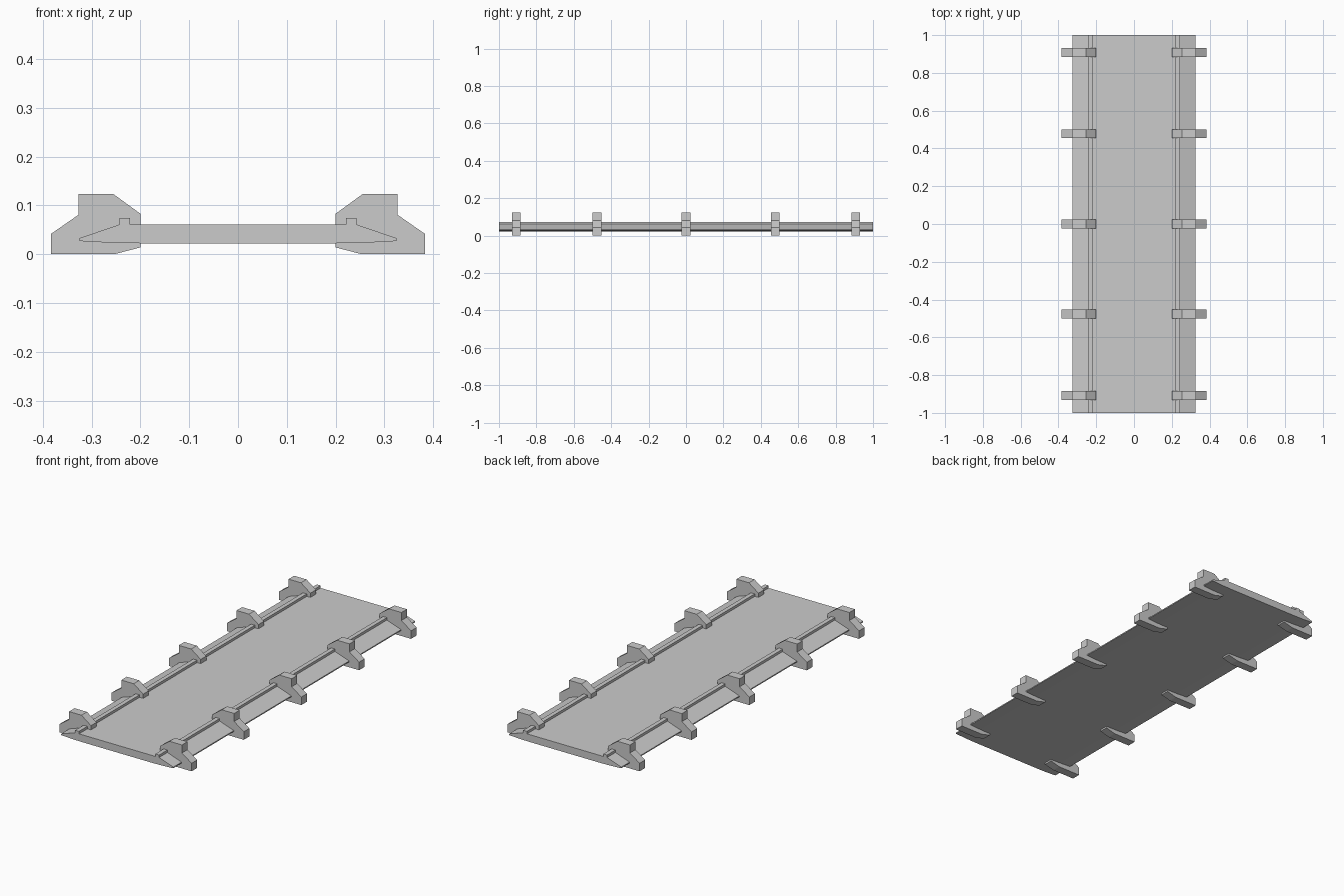
import bpy
import bmesh

cube = bpy.data.objects.get("Cube")
if cube:
    bpy.data.objects.remove(cube, do_unlink=True)

grey = bpy.data.materials.new("plain grey")
grey.use_nodes = True
colour = (0.6, 0.6, 0.6, 1)
grey.diffuse_color = colour
grey.node_tree.nodes["Principled BSDF"].inputs["Base Color"].default_value = colour


def extrude_profile(name, profile, y, depth):
    """Extrude an (x, z) outline along y, centred on the given y."""
    bm = bmesh.new()
    face = bm.faces.new([bm.verts.new((x, y - depth / 2, z)) for x, z in profile])
    result = bmesh.ops.extrude_face_region(bm, geom=[face])
    moved = [v for v in result["geom"] if isinstance(v, bmesh.types.BMVert)]
    bmesh.ops.translate(bm, verts=moved, vec=(0, depth, 0))
    bmesh.ops.recalc_face_normals(bm, faces=bm.faces)
    mesh = bpy.data.meshes.new(name)
    bm.to_mesh(mesh)
    bm.free()
    mesh.materials.append(grey)
    obj = bpy.data.objects.new(name, mesh)
    bpy.context.collection.objects.link(obj)
    return obj


def mirrored(points):
    return [(-x, z) for x, z in reversed(points)]


# Deck with tapered edges and a raised rib along each side
deck_half = [(0.2, 0.0225), (0.26, 0.0235), (0.325, 0.027), (0.325, 0.033),
             (0.243, 0.061), (0.243, 0.074), (0.221, 0.074), (0.221, 0.061)]
extrude_profile("deck", deck_half + mirrored(deck_half), 0, 2.0)

# Clamp brackets gripping both edges
bracket = [(0.2, 0.014), (0.254, 0), (0.383, 0), (0.383, 0.042),
           (0.327, 0.081), (0.327, 0.123), (0.255, 0.123), (0.2, 0.083)]
for i, y in enumerate((-0.908, -0.476, 0, 0.478, 0.908), 1):
    extrude_profile(f"left_bracket_{i}", bracket, y, 0.046)
    extrude_profile(f"right_bracket_{i}", mirrored(bracket), y, 0.046)
